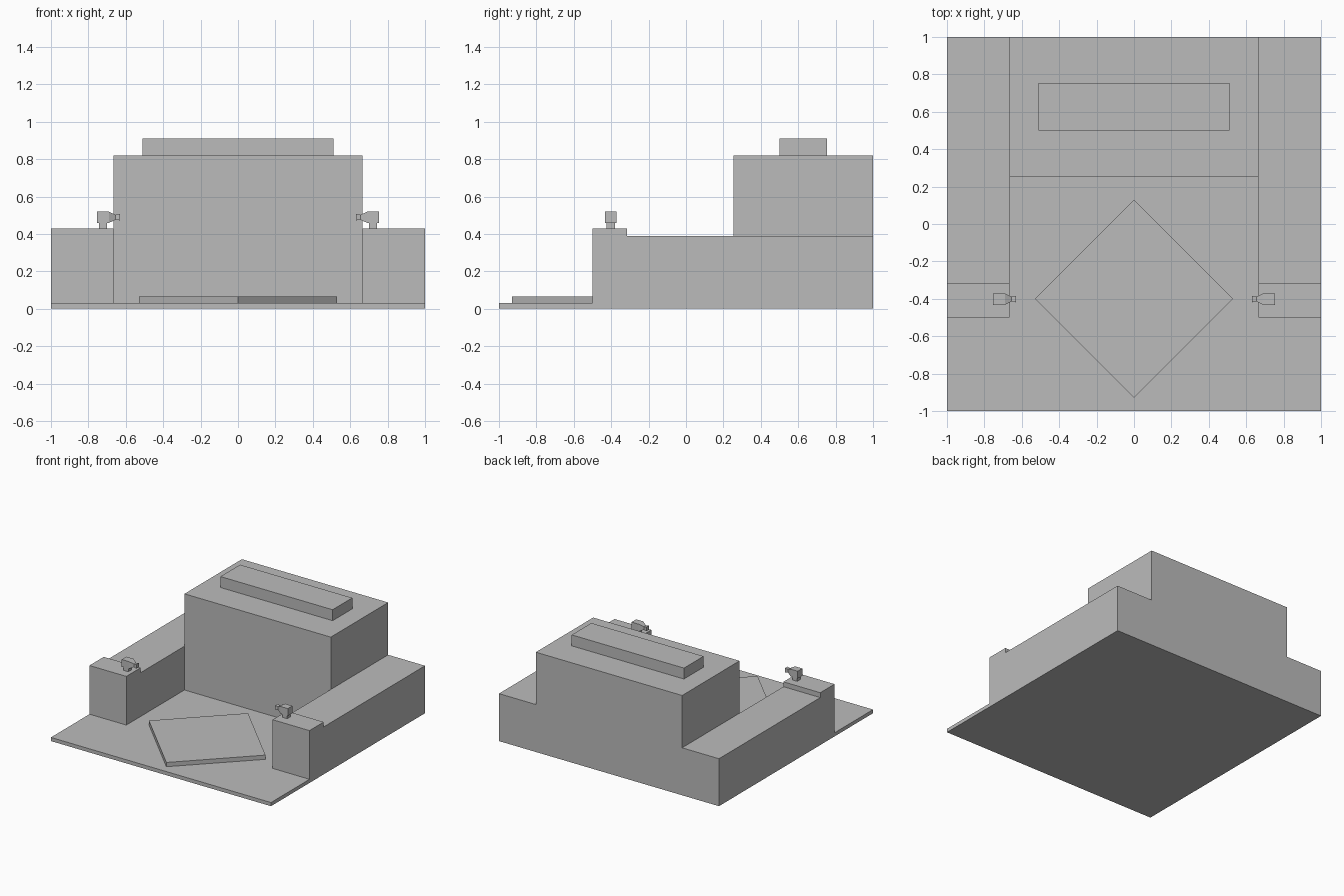
import bpy, bmesh

if "Cube" in bpy.data.objects:
    bpy.data.objects.remove(bpy.data.objects["Cube"])

grey = bpy.data.materials.new("concrete_grey")
grey.diffuse_color = (0.5, 0.5, 0.5, 1)
grey.use_nodes = True
grey.node_tree.nodes["Principled BSDF"].inputs["Base Color"].default_value = grey.diffuse_color


def make(name, rings):
    """Loft a closed solid through equal-length rings of points."""
    bm = bmesh.new()
    loops = [[bm.verts.new(p) for p in ring] for ring in rings]
    n = len(loops[0])
    for a, b in zip(loops, loops[1:]):
        for i in range(n):
            j = (i + 1) % n
            bm.faces.new((a[i], a[j], b[j], b[i]))
    bm.faces.new(loops[0])
    bm.faces.new(loops[-1])
    bmesh.ops.recalc_face_normals(bm, faces=bm.faces)
    mesh = bpy.data.meshes.new(name)
    bm.to_mesh(mesh)
    bm.free()
    mesh.materials.append(grey)
    obj = bpy.data.objects.new(name, mesh)
    bpy.context.collection.objects.link(obj)
    return obj


def prism(name, outline, z0, z1):
    return make(name, [[(x, y, z) for x, y in outline] for z in (z0, z1)])


def box(name, x0, x1, y0, y1, z0, z1):
    return prism(name, [(x0, y0), (x1, y0), (x1, y1), (x0, y1)], z0, z1)


# Ground slab, main building and raised roof block
box("base_slab", -1, 1, -1, 1, 0, 0.03)
box("main_block", -0.665, 0.665, 0.255, 1, 0.03, 0.82)
box("roof_block", -0.51, 0.51, 0.5, 0.755, 0.82, 0.91)

# Diamond platform in the courtyard
r, cy = 0.53, -0.4
prism("diamond_platform", [(0, cy - r), (r, cy), (0, cy + r), (-r, cy)], 0.03, 0.065)

# Side walls with a raised front pillar, each carrying an inward-facing lamp
wall = [(-0.5, 0.03), (1, 0.03), (1, 0.39), (-0.315, 0.39), (-0.315, 0.43), (-0.5, 0.43)]
lamp = [(0.755, 0.030), (0.69, 0.030), (0.655, 0.013), (0.63, 0.017)]
corners = [(-1, -1), (1, -1), (1, 1), (-1, 1)]
for side, s in (("left", -1), ("right", 1)):
    make(side + "_wall", [[(s * x, y, z) for y, z in wall] for x in (0.665, 1)])
    box(side + "_lamp_post", s * 0.722 - 0.022, s * 0.722 + 0.022, -0.424, -0.38, 0.43, 0.46)
    make(side + "_lamp_head",
         [[(s * x, -0.402 + h * a, 0.489 + h * b) for a, b in corners] for x, h in lamp])
